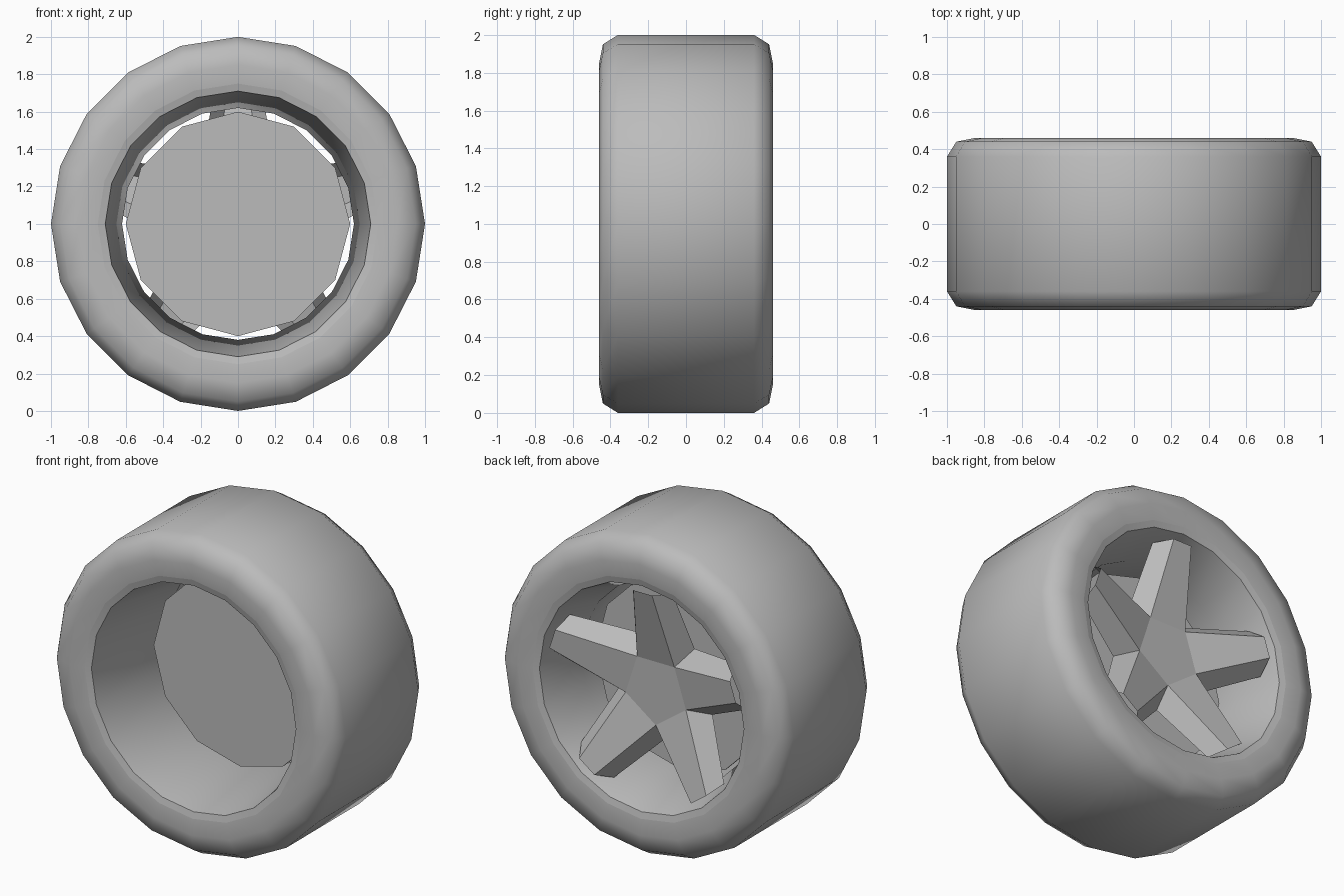
import bpy, bmesh
from math import sin, cos, pi, radians
from mathutils import Vector

cube = bpy.data.objects.get("Cube")
if cube:
    bpy.data.objects.remove(cube)

grey = bpy.data.materials.new("plain_grey")
grey.use_nodes = True
colour = (0.5, 0.5, 0.5, 1)
grey.diffuse_color = colour
grey.node_tree.nodes["Principled BSDF"].inputs["Base Color"].default_value = colour

CENTRE = Vector((0, 0, 1))


def polar(r, angle, y, side=0):
    """Point at a radius and angle about the axle, shifted sideways."""
    out = Vector((cos(angle), 0, sin(angle)))
    across = Vector((-sin(angle), 0, cos(angle)))
    return CENTRE + out * r + across * side + Vector((0, y, 0))


def finish(bm, name, smooth=None):
    mesh = bpy.data.meshes.new(name)
    bm.to_mesh(mesh)
    bm.free()
    mesh.materials.append(grey)
    obj = bpy.data.objects.new(name, mesh)
    bpy.context.collection.objects.link(obj)
    if smooth:
        bpy.ops.object.select_all(action='DESELECT')
        obj.select_set(True)
        bpy.context.view_layer.objects.active = obj
        bpy.ops.object.shade_smooth_by_angle(angle=radians(smooth))
    return obj


def lathe(name, profile, sides, smooth):
    """Spin a (radius, y) profile around the axle."""
    bm = bmesh.new()
    rings = [[bm.verts.new(polar(r, pi / 2 + 2 * pi * i / sides, y))
              for r, y in profile] for i in range(sides)]
    for i, a in enumerate(rings):
        b = rings[(i + 1) % sides]
        for j in range(len(profile) - 1):
            bm.faces.new((a[j], a[j + 1], b[j + 1], b[j]))
    return finish(bm, name, smooth)


# Tyre: flat tread with rounded shoulders
half = [(1.0, 0.36), (0.95, 0.44), (0.85, 0.46), (0.75, 0.45)]
lathe("tyre", [(r, -y) for r, y in reversed(half)] + half, 20, 60)

# Rim: lip on each side and a barrel narrowing to a waist
lathe("rim", [(0.75, 0.45), (0.71, 0.44), (0.62, 0.15),
              (0.71, -0.44), (0.75, -0.45)], 20, 30)

# Brake disc
bm = bmesh.new()
ends = [[bm.verts.new(polar(0.6, 2 * pi * i / 12, y)) for i in range(12)]
        for y in (0.02, 0.04)]
for ring in ends:
    bm.faces.new(ring)
for i in range(12):
    k = (i + 1) % 12
    bm.faces.new((ends[0][i], ends[0][k], ends[1][k], ends[1][i]))
bmesh.ops.recalc_face_normals(bm, faces=bm.faces)
finish(bm, "brake_disc")

# Star of five hollow spokes around a flat pentagon hub
bm = bmesh.new()
step = 2 * pi / 5
valleys = [pi / 2 + step * (i - 0.5) for i in range(5)]
hub = [bm.verts.new(polar(0.22, a, 0.3)) for a in valleys]
low = [bm.verts.new(polar(0.34, a, 0.2)) for a in valleys]
bm.faces.new(hub)
for i in range(5):
    k = (i + 1) % 5
    angle = pi / 2 + step * i
    tip = [bm.verts.new(polar(0.66, angle, 0.43, s)) for s in (-0.065, 0.065)]
    base = [bm.verts.new(polar(0.65, angle, 0.33, s)) for s in (-0.14, 0.14)]
    bm.faces.new((hub[i], tip[0], tip[1], hub[k]))
    bm.faces.new((hub[i], low[i], base[0], tip[0]))
    bm.faces.new((hub[k], tip[1], base[1], low[k]))
for face in bm.faces:
    face.normal_update()
    if face.normal.y < 0:
        face.normal_flip()
finish(bm, "spokes")
